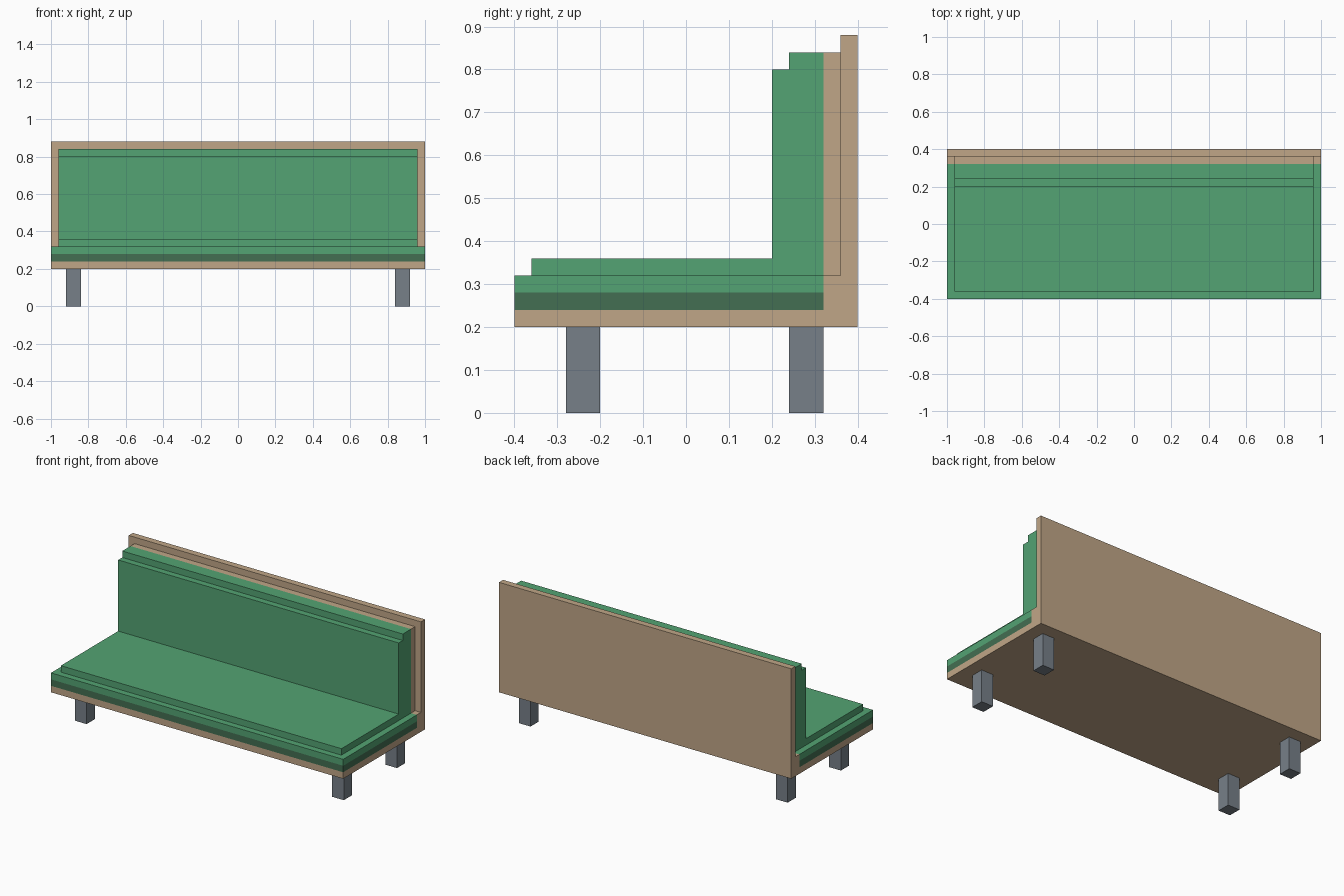
import bpy
import bmesh

cube = bpy.data.objects.get("Cube")
if cube:
    bpy.data.objects.remove(cube, do_unlink=True)


def linear(c):
    c /= 255
    return c / 12.92 if c <= 0.04045 else ((c + 0.055) / 1.055) ** 2.4


def material(name, r, g, b):
    colour = (linear(r), linear(g), linear(b), 1.0)
    m = bpy.data.materials.new(name)
    m.use_nodes = True
    m.diffuse_color = colour
    bsdf = m.node_tree.nodes["Principled BSDF"]
    bsdf.inputs["Base Color"].default_value = colour
    bsdf.inputs["Roughness"].default_value = 0.8
    return m


green = material("green fabric", 83, 163, 115)
dark_green = material("dark green trim", 67, 110, 82)
wood = material("tan wood", 192, 166, 135)
grey = material("grey metal", 119, 128, 137)


def extrude_profile(name, profile, x0, x1, mat):
    """Extrude a (y, z) outline from x0 to x1."""
    bm = bmesh.new()
    face = bm.faces.new([bm.verts.new((x0, y, z)) for y, z in profile])
    ext = bmesh.ops.extrude_face_region(bm, geom=[face])
    verts = [v for v in ext["geom"] if isinstance(v, bmesh.types.BMVert)]
    bmesh.ops.translate(bm, verts=verts, vec=(x1 - x0, 0, 0))
    bmesh.ops.recalc_face_normals(bm, faces=bm.faces)
    mesh = bpy.data.meshes.new(name)
    bm.to_mesh(mesh)
    bm.free()
    mesh.materials.append(mat)
    obj = bpy.data.objects.new(name, mesh)
    bpy.context.collection.objects.link(obj)
    return obj


def rect(y0, y1, z0, z1):
    return [(y0, z0), (y1, z0), (y1, z1), (y0, z1)]


# Wooden frame: base board, raised ledge behind the cushions and back board
extrude_profile("frame", [(-0.40, 0.20), (0.40, 0.20), (0.40, 0.88), (0.36, 0.88),
                          (0.36, 0.32), (0.32, 0.32), (0.32, 0.24), (-0.40, 0.24)],
                -1.0, 1.0, wood)

# Inset wooden panel behind the backrest
extrude_profile("back_panel", rect(0.32, 0.36, 0.32, 0.84), -0.96, 0.96, wood)

# Seat: dark trim, wide lower pad and narrower top pad
extrude_profile("seat_trim", rect(-0.40, 0.32, 0.24, 0.28), -1.0, 1.0, dark_green)
extrude_profile("seat_lower_pad", rect(-0.40, 0.32, 0.28, 0.32), -1.0, 1.0, green)
extrude_profile("seat_top_pad", rect(-0.36, 0.20, 0.32, 0.36), -0.96, 0.96, green)

# Backrest cushion with a stepped top
extrude_profile("backrest_cushion", [(0.20, 0.32), (0.32, 0.32), (0.32, 0.84),
                                     (0.24, 0.84), (0.24, 0.80), (0.20, 0.80)],
                -0.96, 0.96, green)

# Four square legs
for side, x in (("right", -0.88), ("left", 0.88)):
    for end, y in (("front", -0.24), ("back", 0.28)):
        extrude_profile(f"{end}_{side}_leg", rect(y - 0.04, y + 0.04, 0.0, 0.20),
                        x - 0.04, x + 0.04, grey)
